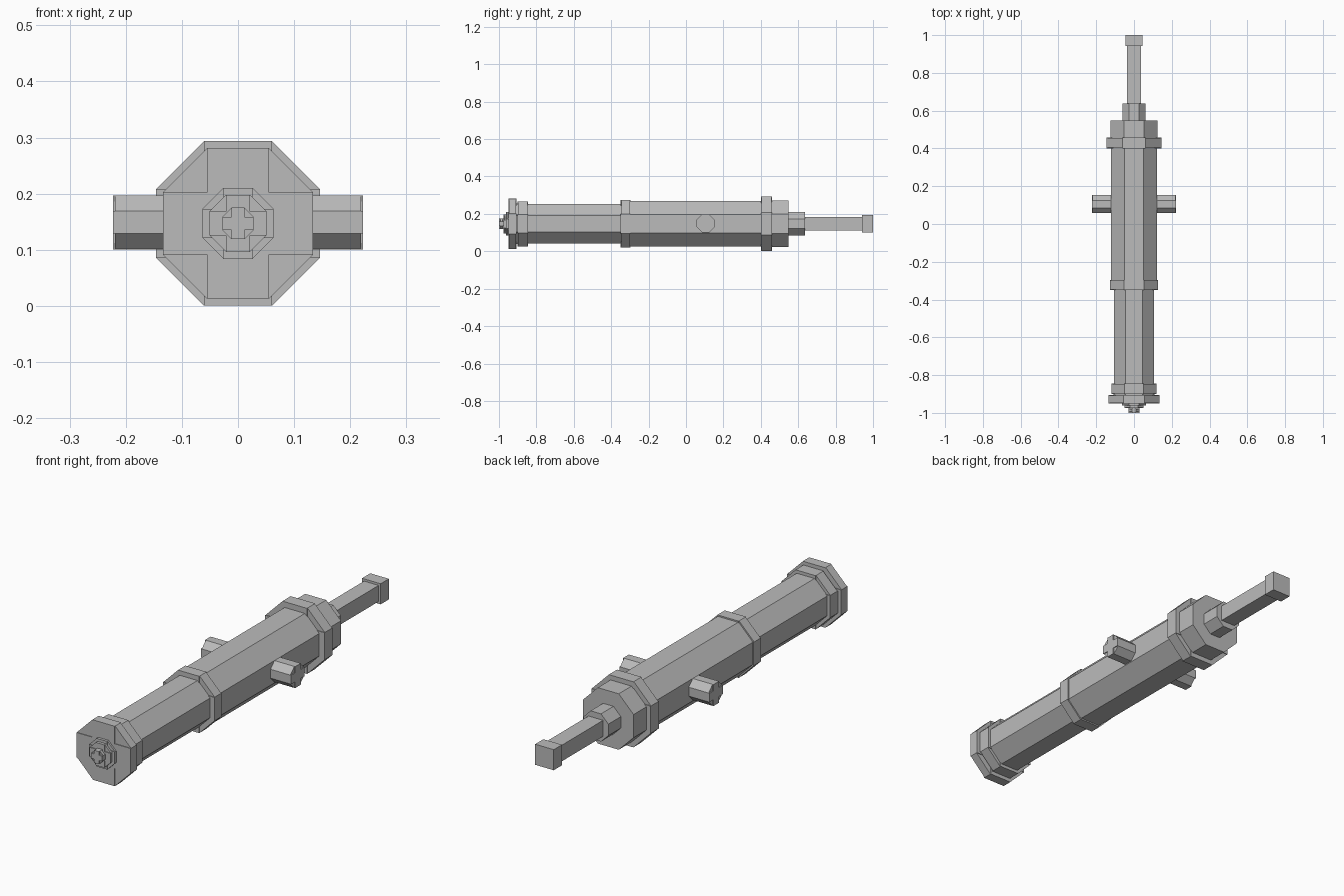
import bpy, bmesh, math
from mathutils import Matrix

cube = bpy.data.objects.get("Cube")
if cube:
    bpy.data.objects.remove(cube, do_unlink=True)

AXIS_Z = 0.147
K = math.tan(math.pi / 8)

metal = bpy.data.materials.new("grey metal")
metal.use_nodes = True
GREY = (0.5, 0.5, 0.5, 1)
metal.diffuse_color = GREY
metal.node_tree.nodes["Principled BSDF"].inputs["Base Color"].default_value = GREY


def extrude(bm, profile, y0, y1):
    """Prism of an (x, z) profile running along y."""
    a = [bm.verts.new((x, y0, z)) for x, z in profile]
    b = [bm.verts.new((x, y1, z)) for x, z in profile]
    bm.faces.new(a)
    bm.faces.new(b[::-1])
    n = len(a)
    for i in range(n):
        j = (i + 1) % n
        bm.faces.new((a[i], b[i], b[j], a[j]))


def finish(bm, name, matrix):
    bmesh.ops.recalc_face_normals(bm, faces=bm.faces)
    bm.transform(matrix)
    mesh = bpy.data.meshes.new(name)
    bm.to_mesh(mesh)
    bm.free()
    mesh.materials.append(metal)
    obj = bpy.data.objects.new(name, mesh)
    bpy.context.collection.objects.link(obj)
    return obj


ON_AXIS = Matrix.Translation((0, 0, AXIS_Z))


def octagon(name, r, y0, y1, inset=0.0, matrix=ON_AXIS):
    """Octagonal prism; with an inset, a cross whose corner wedges are shorter."""
    bm = bmesh.new()
    c = r * K
    if inset == 0:
        extrude(bm, [(c, r), (r, c), (r, -c), (c, -r),
                     (-c, -r), (-r, -c), (-r, c), (-c, r)], y0, y1)
    else:
        extrude(bm, [(c, r), (c, c), (r, c), (r, -c), (c, -c), (c, -r),
                     (-c, -r), (-c, -c), (-r, -c), (-r, c), (-c, c), (-c, r)], y0, y1)
        for sx in (1, -1):
            for sz in (1, -1):
                extrude(bm, [(sx * c, sz * c), (sx * c, sz * r), (sx * r, sz * c)],
                        y0 + inset, y1 - inset)
    return finish(bm, name, matrix)


def square(name, r, y0, y1):
    bm = bmesh.new()
    extrude(bm, [(r, r), (r, -r), (-r, -r), (-r, r)], y0, y1)
    return finish(bm, name, ON_AXIS)


# Muzzle plug, stepping out towards the front
octagon("plug_tip", 0.028, -1.0, -0.972, 0.008)
octagon("plug_step", 0.051, -0.975, -0.958, 0.004)
octagon("plug_base", 0.063, -0.962, -0.948, 0.003)

# Barrel, from the muzzle to the breech
octagon("muzzle_flange", 0.134, -0.95, -0.905, 0.003)
octagon("muzzle_collar", 0.120, -0.901, -0.845, 0.003)
octagon("muzzle_neck", 0.108, -0.91, -0.89)
octagon("front_barrel", 0.106, -0.85, -0.34)
octagon("middle_ring", 0.127, -0.349, -0.297, 0.003)
octagon("rear_barrel", 0.121, -0.305, 0.405)
octagon("breech_flange", 0.1465, 0.401, 0.459, 0.003)
octagon("breech_block", 0.125, 0.455, 0.549)
octagon("breech_neck", 0.062, 0.545, 0.637)

# Tiller rod and its end block
square("tiller_rod", 0.036, 0.63, 0.95)
square("tiller_end", 0.046, 0.942, 1.0)

# Trunnions on both sides
for side, s in (("left", 1), ("right", -1)):
    turn = Matrix.Translation((0, 0.105, 0.149)) @ Matrix.Rotation(-s * math.pi / 2, 4, 'Z')
    octagon(side + "_trunnion", 0.048, 0.10, 0.223, 0.004, turn)
